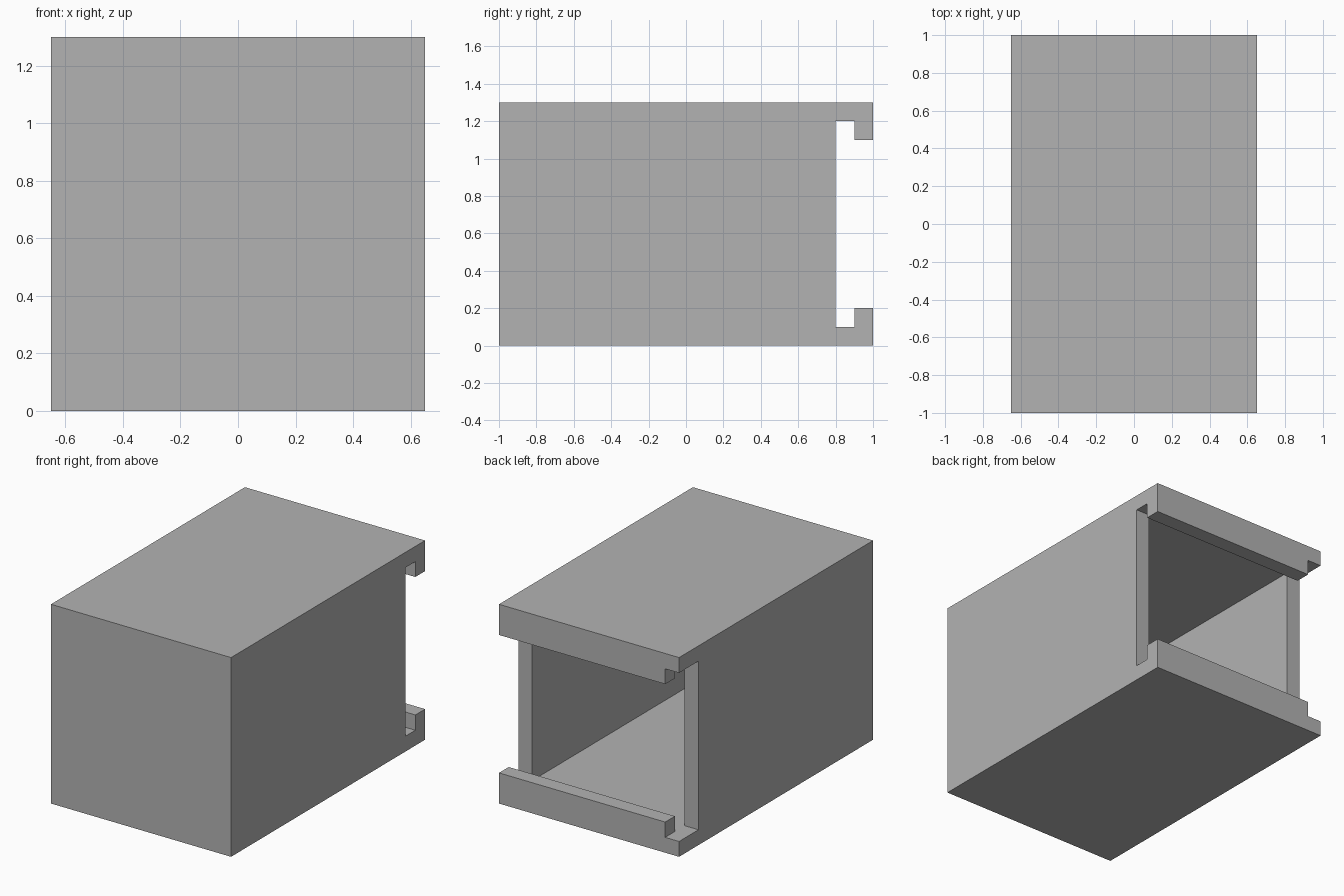
import bpy

cube = bpy.data.objects.get("Cube")
if cube:
    bpy.data.objects.remove(cube, do_unlink=True)

# Overall size and the shared panel thickness
HALF_W, HALF_L, HEIGHT, T = 0.65, 1.0, 1.3, 0.1
WALL_END = HALF_L - 2 * T

grey = bpy.data.materials.new("plain_grey")
grey.use_nodes = True
colour = (0.45, 0.45, 0.45, 1)
grey.diffuse_color = colour
grey.node_tree.nodes["Principled BSDF"].inputs["Base Color"].default_value = colour


def panel(name, x, y, z):
    """Box spanning the given (low, high) range on each axis."""
    bpy.ops.mesh.primitive_cube_add(size=1)
    ob = bpy.context.object
    ob.name = ob.data.name = name
    spans = (x, y, z)
    for v in ob.data.vertices:
        v.co = [hi if c > 0 else lo for c, (lo, hi) in zip(v.co, spans)]
    ob.data.materials.append(grey)
    return ob


full_x = (-HALF_W, HALF_W)
full_y = (-HALF_L, HALF_L)
inner_z = (T, HEIGHT - T)

# Floor and roof run the full length
panel("floor", full_x, full_y, (0, T))
panel("roof", full_x, full_y, (HEIGHT - T, HEIGHT))

# Closed front and two side walls that stop short of the back
panel("front_wall", full_x, (-HALF_L, -HALF_L + T), inner_z)
side_y = (-HALF_L + T, WALL_END)
panel("left_wall", (HALF_W - T, HALF_W), side_y, inner_z)
panel("right_wall", (-HALF_W, -HALF_W + T), side_y, inner_z)

# Rear lips form a sliding-door channel, cut back at the right end
lip_x = (-HALF_W + T, HALF_W)
lip_y = (HALF_L - T, HALF_L)
panel("lower_lip", lip_x, lip_y, (T, 2 * T))
panel("upper_lip", lip_x, lip_y, (HEIGHT - 2 * T, HEIGHT - T))
